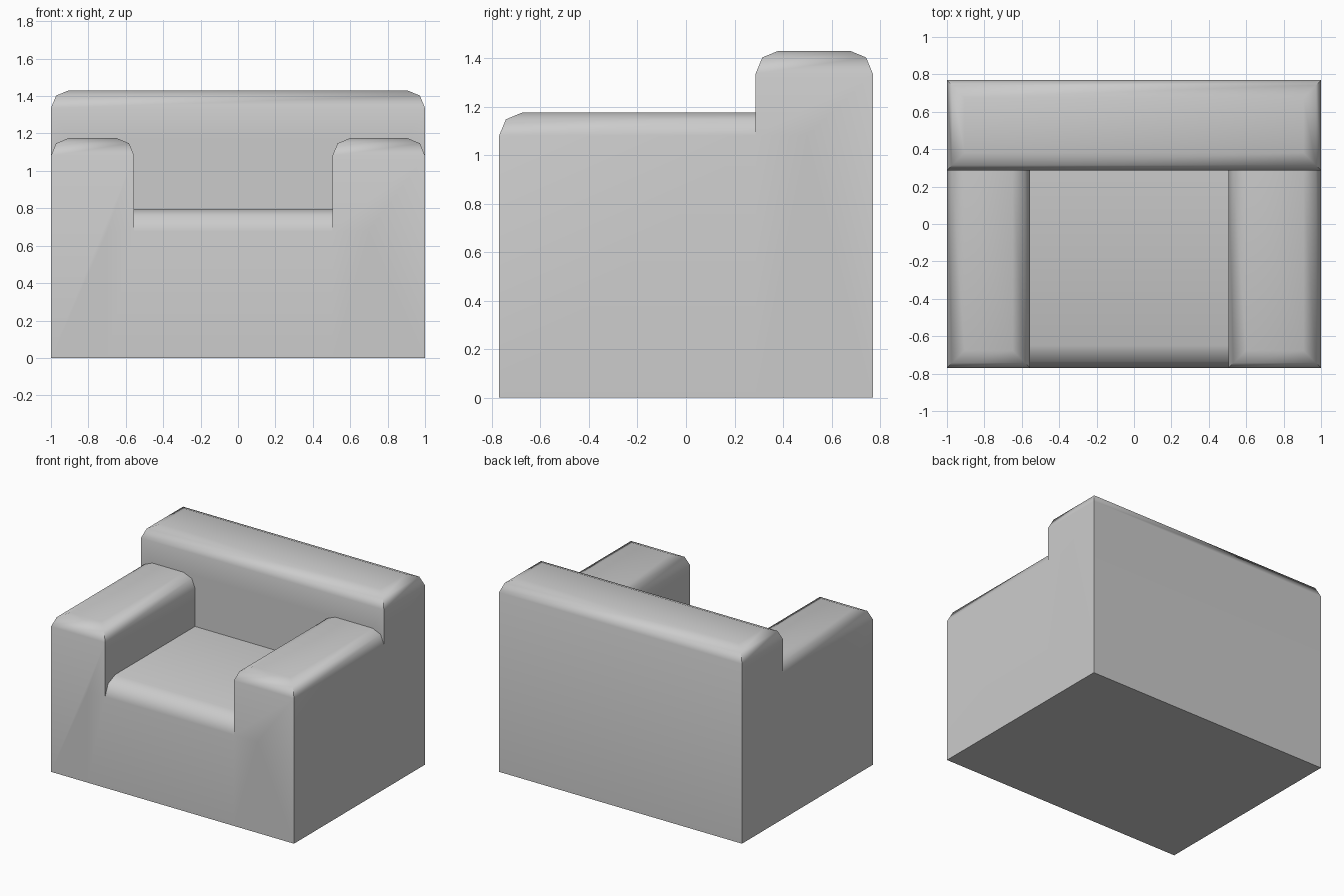
import bpy, bmesh, math

if "Cube" in bpy.data.objects:
    bpy.data.objects.remove(bpy.data.objects["Cube"])


def cushion_block(name, lo, hi, offset, sides):
    """Box whose top edges on the given sides (axis, coordinate) are rounded."""
    bm = bmesh.new()
    bmesh.ops.create_cube(bm, size=1)
    for v in bm.verts:
        v.co = [lo[i] if v.co[i] < 0 else hi[i] for i in range(3)]

    def is_rounded(e):
        if any(abs(v.co.z - hi[2]) > 1e-4 for v in e.verts):
            return False
        return any(all(abs(v.co[a] - c) < 1e-4 for v in e.verts) for a, c in sides)

    bmesh.ops.bevel(bm, geom=[e for e in bm.edges if is_rounded(e)], offset=offset,
                    segments=2, profile=0.5, affect='EDGES')
    bmesh.ops.recalc_face_normals(bm, faces=bm.faces)
    me = bpy.data.meshes.new(name)
    bm.to_mesh(me)
    bm.free()
    ob = bpy.data.objects.new(name, me)
    bpy.context.collection.objects.link(ob)
    return ob


FRONT, BACK, SPLIT = -0.77, 0.77, 0.287

# Backrest, rounded all around its top
chair = cushion_block("armchair", (-1, SPLIT, 0), (1, BACK, 1.43), 0.094,
                      [(0, -1), (0, 1), (1, SPLIT), (1, BACK)])

# Arms and seat run into their neighbours so the union is one clean shell
parts = [
    cushion_block("left_arm", (-1, FRONT, 0), (-0.555, 0.5, 1.175), 0.094,
                  [(0, -1), (0, -0.555), (1, FRONT)]),
    cushion_block("right_arm", (0.505, FRONT, 0), (1, 0.5, 1.175), 0.094,
                  [(0, 0.505), (0, 1), (1, FRONT)]),
    cushion_block("seat", (-0.7, FRONT, 0), (0.7, 0.45, 0.797), 0.12,
                  [(1, FRONT)]),
]

# Join everything into a single upholstered body
bpy.context.view_layer.objects.active = chair
chair.select_set(True)
for part in parts:
    mod = chair.modifiers.new("join", 'BOOLEAN')
    mod.operation = 'UNION'
    mod.solver = 'EXACT'
    mod.object = part
    bpy.ops.object.modifier_apply(modifier=mod.name)
    bpy.data.objects.remove(part, do_unlink=True)

bpy.ops.object.shade_smooth_by_angle(angle=math.radians(50))
